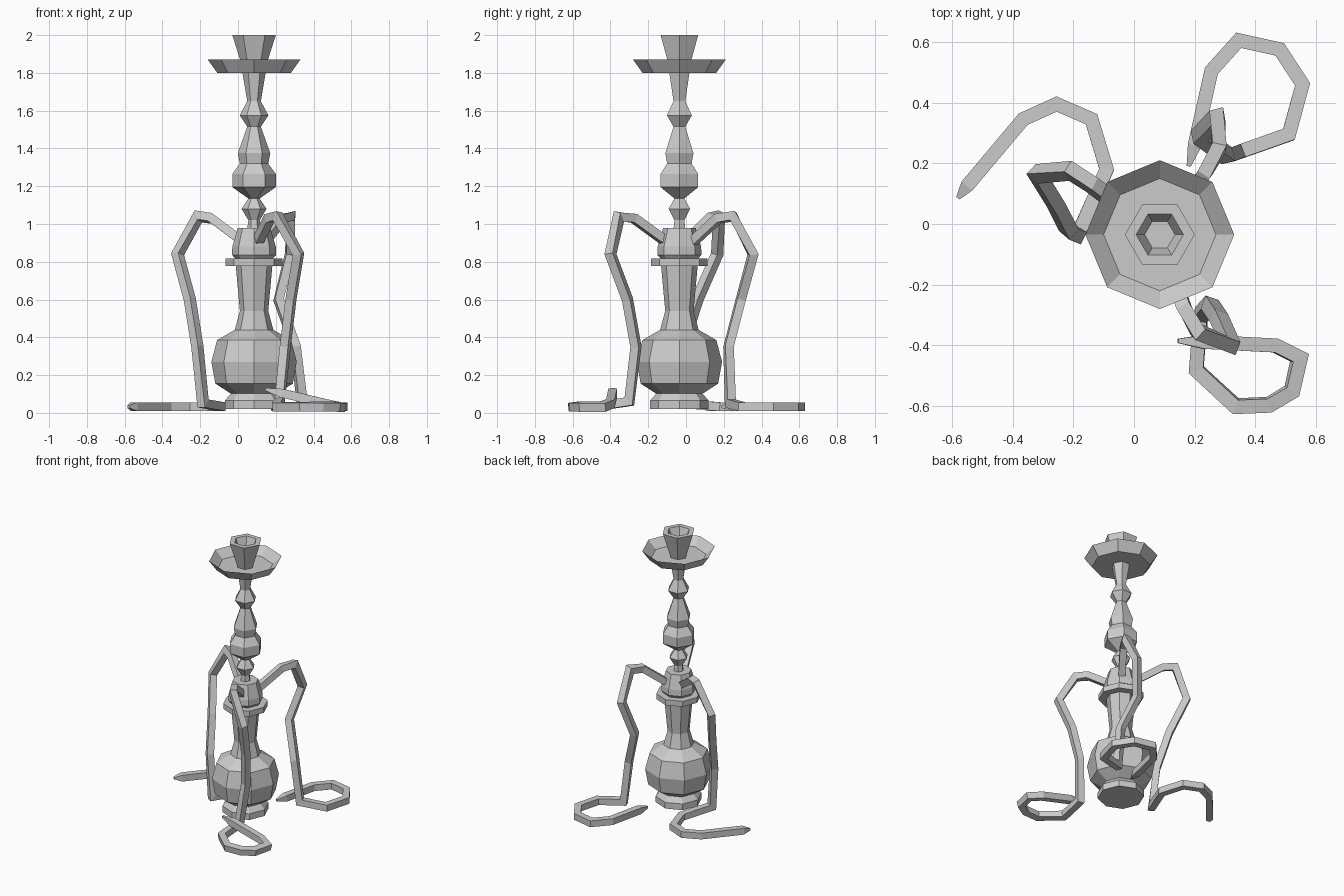
import bpy, bmesh, math
from mathutils import Vector

CX, CY = 0.085, -0.035   # axis of the turned body


def mesh_object(name, bm):
    bmesh.ops.recalc_face_normals(bm, faces=bm.faces)
    me = bpy.data.meshes.new(name)
    bm.to_mesh(me)
    bm.free()
    ob = bpy.data.objects.new(name, me)
    bpy.context.collection.objects.link(ob)
    return ob


def skin(name, rings):
    """Join a row of vertex rings with quads and cap both ends."""
    bm = bmesh.new()
    vs = [[bm.verts.new(p) for p in ring] for ring in rings]
    n = len(vs[0])
    for a, b in zip(vs, vs[1:]):
        for i in range(n):
            j = (i + 1) % n
            bm.faces.new((a[i], a[j], b[j], b[i]))
    bm.faces.new(vs[0])
    bm.faces.new(vs[-1])
    return mesh_object(name, bm)


def turned(name, sides, profile):
    """Faceted lathe shape from (radius, z) pairs."""
    angles = [2 * math.pi * i / sides for i in range(sides)]
    return skin(name, [[(CX + r * math.cos(a), CY + r * math.sin(a), z)
                        for a in angles] for r, z in profile])


def hose(name, path, tip=0.3, h=0.023):
    """Square tube swept along a path, tapered at its last point."""
    pts = [Vector(p) for p in reversed(path)]   # start flat on the floor
    segs = [(b - a).normalized() for a, b in zip(pts, pts[1:])]
    up = Vector((0, 0, 1))
    rings = []
    for i, p in enumerate(pts):
        d0, d1 = segs[max(i - 1, 0)], segs[min(i, len(segs) - 1)]
        t = (d0 + d1).normalized()
        up = (up - t * up.dot(t)).normalized()
        side = t.cross(up)
        # widen only in the plane of the bend
        bend = d1 - d0
        k = min(1 / max(t.dot(d0), 0.1), 1.35) - 1
        bend = bend.normalized() if bend.length > 1e-4 else Vector()
        s = h * (tip if i == 0 else 1)
        ring = []
        for u, v in ((1, 1), (-1, 1), (-1, -1), (1, -1)):
            o = (side * u + up * v) * s
            ring.append(p + o + bend * (o.dot(bend) * k))
        rings.append(ring)
    return skin(name, rings)


# Foot, water vase and neck
turned("base_foot", 8, [(0.155, 0.02), (0.155, 0.065), (0.12, 0.105)])
turned("water_vase", 8, [(0.12, 0.10), (0.205, 0.155), (0.226, 0.27), (0.196, 0.385),
                         (0.102, 0.44), (0.075, 0.54), (0.097, 0.78)])
turned("neck_ring", 8, [(0.15, 0.777), (0.15, 0.817)])
turned("hose_collar", 8, [(0.098, 0.815), (0.117, 0.837), (0.115, 0.88), (0.086, 0.98)])

# Stem with turned beads
turned("stem", 6, [(0.036, 0.975), (0.03, 1.02), (0.066, 1.08), (0.03, 1.135),
                   (0.115, 1.195), (0.115, 1.265), (0.075, 1.32), (0.086, 1.375),
                   (0.036, 1.515), (0.076, 1.575), (0.036, 1.65), (0.063, 1.81)])

# Dished tray and hollow bowl
turned("ash_tray", 8, [(0.195, 1.80), (0.245, 1.87), (0.185, 1.815)])
turned("bowl", 6, [(0.055, 1.81), (0.115, 2.0), (0.078, 2.0), (0.05, 1.93)])

# Three hoses, from collar to mouthpiece
F = 0.033
hose("left_hose", [
    (0.02, 0.01, 0.91), (-0.14, 0.13, 1.03), (-0.21, 0.175, 1.04),
    (-0.32, 0.165, 0.84), (-0.255, 0.06, 0.6), (-0.215, -0.02, 0.35),
    (-0.185, -0.035, 0.05), (-0.09, 0.18, F), (-0.14, 0.345, F),
    (-0.255, 0.395, F), (-0.365, 0.345, F), (-0.55, 0.125, F), (-0.58, 0.085, F)])
hose("back_hose", [
    (0.14, 0.04, 0.91), (0.235, 0.17, 1.03), (0.28, 0.25, 1.04),
    (0.275, 0.355, 0.84), (0.215, 0.29, 0.6), (0.305, 0.225, 0.35),
    (0.34, 0.235, 0.05), (0.51, 0.295, F), (0.555, 0.46, F),
    (0.48, 0.575, F), (0.345, 0.605, F), (0.255, 0.505, F),
    (0.2, 0.26, F), (0.18, 0.19, F)])
hose("front_hose", [
    (0.105, -0.11, 0.91), (0.165, -0.275, 1.03), (0.21, -0.355, 1.04),
    (0.32, -0.4, 0.84), (0.28, -0.31, 0.6), (0.25, -0.265, 0.35),
    (0.22, -0.3, 0.06), (0.205, -0.48, F), (0.335, -0.6, F),
    (0.445, -0.595, F), (0.52, -0.55, F), (0.545, -0.44, F),
    (0.465, -0.4, 0.05), (0.23, -0.388, 0.105), (0.145, -0.385, 0.125)])
